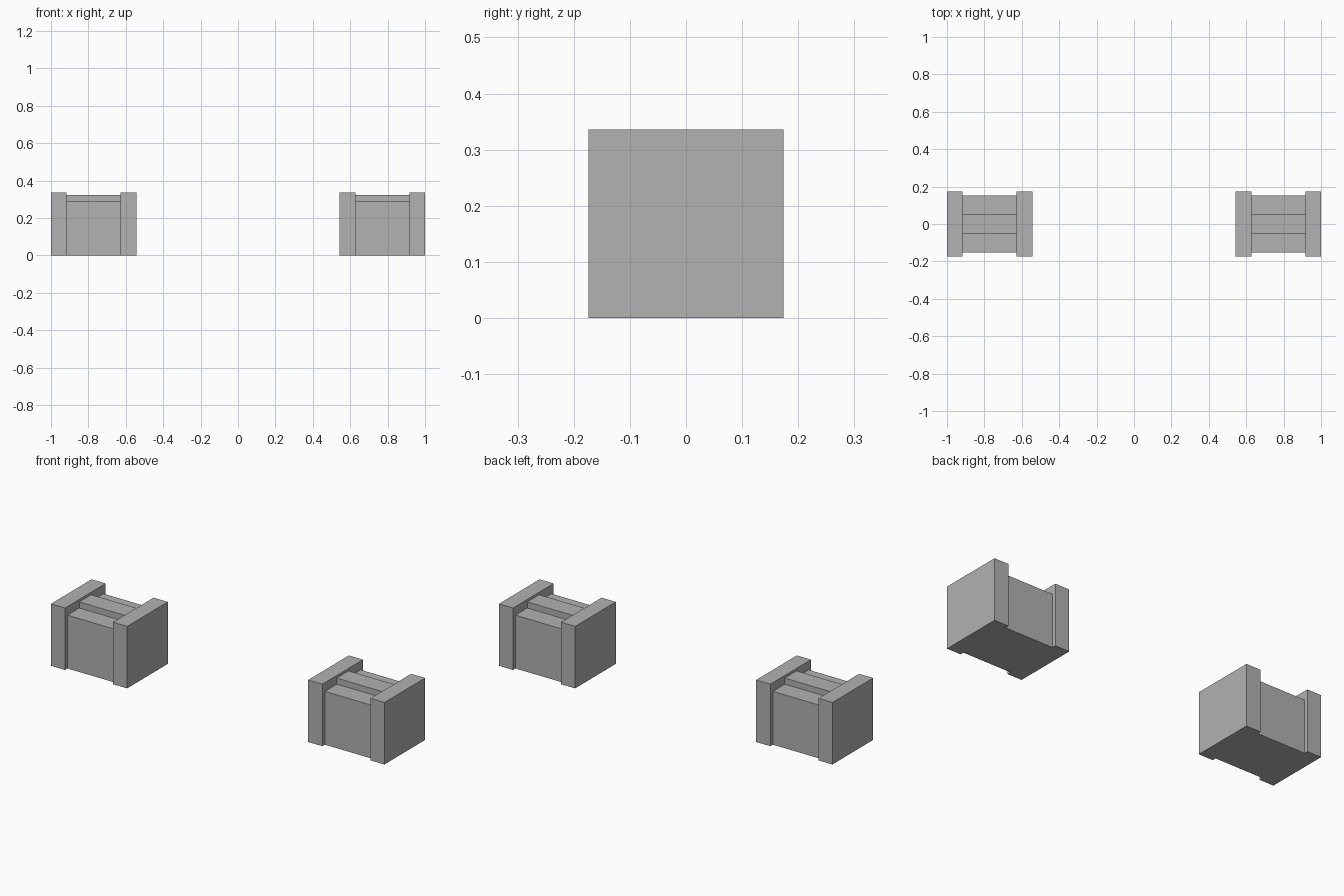
import bpy

if "Cube" in bpy.data.objects:
    bpy.data.objects.remove(bpy.data.objects["Cube"])

grey = bpy.data.materials.new("plain_grey")
grey.diffuse_color = (0.445, 0.445, 0.445, 1.0)
grey.use_nodes = True
grey.node_tree.nodes["Principled BSDF"].inputs["Base Color"].default_value = grey.diffuse_color


def box(name, x0, x1, half_depth, z0, z1):
    """Axis-aligned box, centred on y = 0."""
    bpy.ops.mesh.primitive_cube_add(size=1, location=((x0 + x1) / 2, 0, (z0 + z1) / 2))
    obj = bpy.context.object
    obj.name = name
    obj.scale = (x1 - x0, 2 * half_depth, z1 - z0)
    bpy.ops.object.transform_apply(location=True, rotation=False, scale=True)
    obj.data.materials.append(grey)


# x limits: inner face, inner plate edge, outer plate edge, outer face
X = (0.543, 0.628, 0.916, 1.0)

for side, s in (("left", -1), ("right", 1)):
    def part(name, a, b, half_depth, z0, z1):
        lo, hi = sorted((s * a, s * b))
        box(f"{side}_{name}", lo, hi, half_depth, z0, z1)

    # tall end plates
    part("inner_plate", X[0], X[1], 0.174, 0, 0.336)
    part("outer_plate", X[2], X[3], 0.174, 0, 0.336)
    # block between the plates, with a raised bar along its top
    part("body", X[1], X[2], 0.153, 0, 0.289)
    part("top_bar", X[1], X[2], 0.051, 0.289, 0.322)
